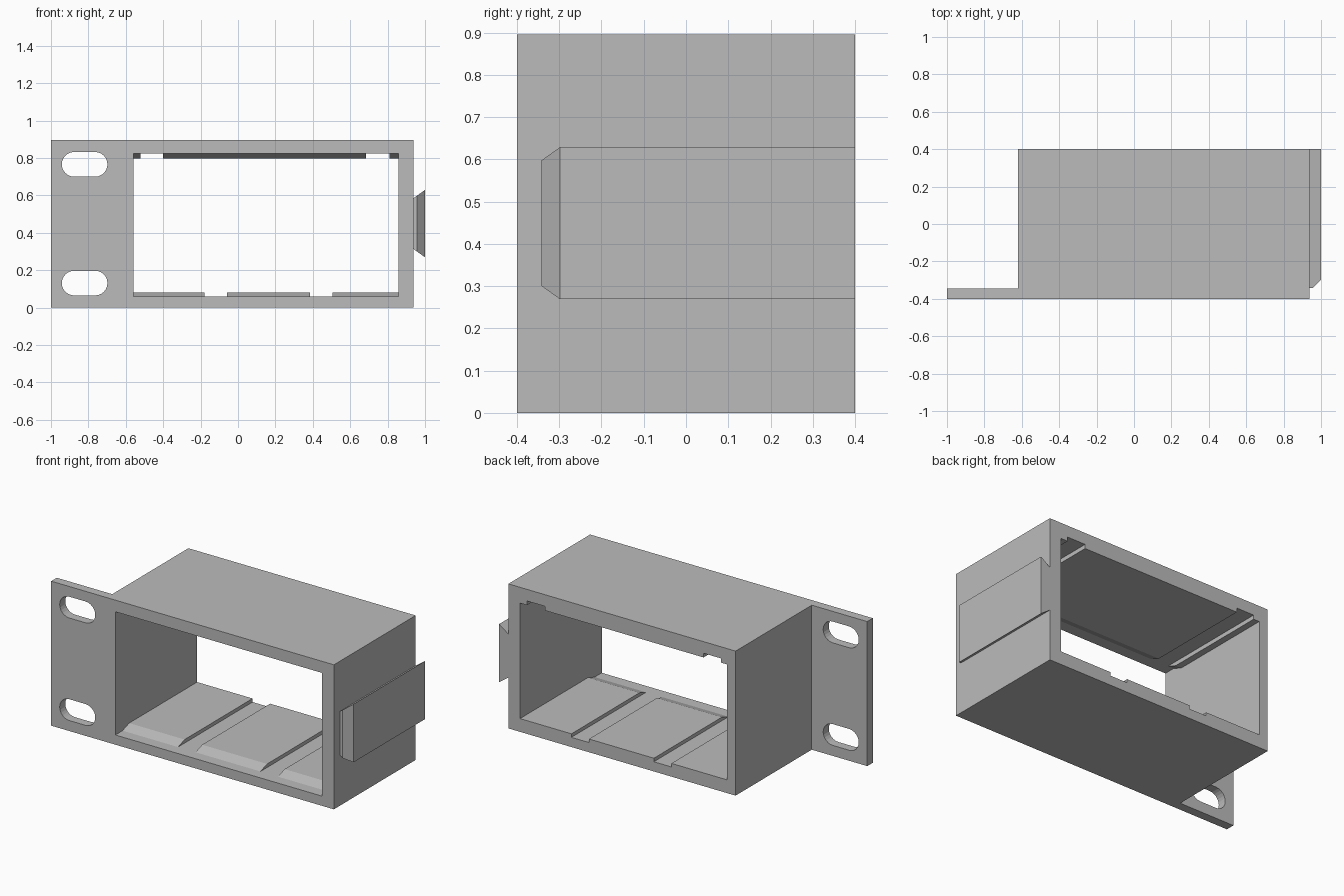
import bpy, bmesh, math
from mathutils import Vector

old = bpy.data.objects.get("Cube")
if old:
    bpy.data.objects.remove(old, do_unlink=True)

grey = bpy.data.materials.new("plain grey")
grey.use_nodes = True
GREY = (0.5, 0.5, 0.5, 1)
grey.diffuse_color = GREY
grey.node_tree.nodes["Principled BSDF"].inputs["Base Color"].default_value = GREY


def prism(name, profile, axis, lo, hi, chamfer=None):
    """Extrude a 2D profile along an axis (0=x, 1=y, 2=z); chamfer is (point, normal)."""
    def place(p, d):
        co = list(p)
        co.insert(axis, d)
        return co
    bm = bmesh.new()
    face = bm.faces.new([bm.verts.new(place(p, lo)) for p in profile])
    ext = bmesh.ops.extrude_face_region(bm, geom=[face])
    move = Vector((0, 0, 0))
    move[axis] = hi - lo
    bmesh.ops.translate(bm, vec=move,
                        verts=[g for g in ext["geom"] if isinstance(g, bmesh.types.BMVert)])
    if chamfer:
        bmesh.ops.bisect_plane(bm, geom=bm.verts[:] + bm.edges[:] + bm.faces[:],
                               plane_co=chamfer[0], plane_no=chamfer[1], clear_outer=True)
        bmesh.ops.holes_fill(bm, edges=[e for e in bm.edges if e.is_boundary])
    bmesh.ops.recalc_face_normals(bm, faces=bm.faces)
    mesh = bpy.data.meshes.new(name)
    bm.to_mesh(mesh)
    bm.free()
    mesh.materials.append(grey)
    obj = bpy.data.objects.new(name, mesh)
    bpy.context.collection.objects.link(obj)
    return obj


def cut(target, cutter):
    mod = target.modifiers.new("cut", 'BOOLEAN')
    mod.operation, mod.solver, mod.object = 'DIFFERENCE', 'EXACT', cutter
    bpy.context.view_layer.objects.active = target
    bpy.ops.object.modifier_apply(modifier=mod.name)
    bpy.data.objects.remove(cutter, do_unlink=True)


def rect(a0, a1, b0, b1):
    return [(a0, b0), (a1, b0), (a1, b1), (a0, b1)]


def stadium(cx, cz, half, r, n=12):
    pts = []
    for side, start in ((1, -math.pi / 2), (-1, math.pi / 2)):
        for i in range(n + 1):
            a = start + math.pi * i / n
            pts.append((cx + side * half + r * math.cos(a), cz + r * math.sin(a)))
    return pts


HEIGHT, BACK = 0.895, 0.4
LEFT, RIGHT, FLOOR, CEIL = -0.56, 0.857, 0.06, 0.823

# Housing with its mounting ear, as one plan outline
outline = [(-1, -BACK), (0.937, -BACK), (0.937, BACK), (-0.62, BACK),
           (-0.62, -0.345), (-1, -0.345)]
housing = prism("housing", outline, 2, 0, HEIGHT)
cut(housing, prism("opening_cutter", rect(LEFT, RIGHT, FLOOR, CEIL), 1, -0.6, 0.6))
for z in (0.131, 0.766):
    cut(housing, prism("slot_cutter", stadium(-0.82, z, 0.056, 0.066), 1, -0.6, -0.2))


# Raised pads on floor and ceiling, ramped at the front
def pads(name, spans, z, rise):
    side = [(-0.33, z), (-0.265, z + rise), (BACK, z + rise), (BACK, z)]
    for i, (x0, x1) in enumerate(spans, 1):
        prism(f"{name}_{i}", side, 0, x0, x1)


pads("floor_pad", [(LEFT, -0.18), (-0.06, 0.385), (0.505, RIGHT)], FLOOR, 0.022)
pads("ceiling_pad", [(LEFT, -0.52), (-0.4, 0.685), (0.81, RIGHT)], CEIL, -0.026)

# Dovetail rail on the side, chamfered at its front outer edge
MID = 0.449
dovetail = [(0.937, MID - 0.135), (1, MID - 0.18), (1, MID + 0.18), (0.937, MID + 0.135)]
prism("dovetail_rail", dovetail, 1, -0.342, BACK,
      chamfer=((1, -0.298, MID), (1, -1, 0)))
